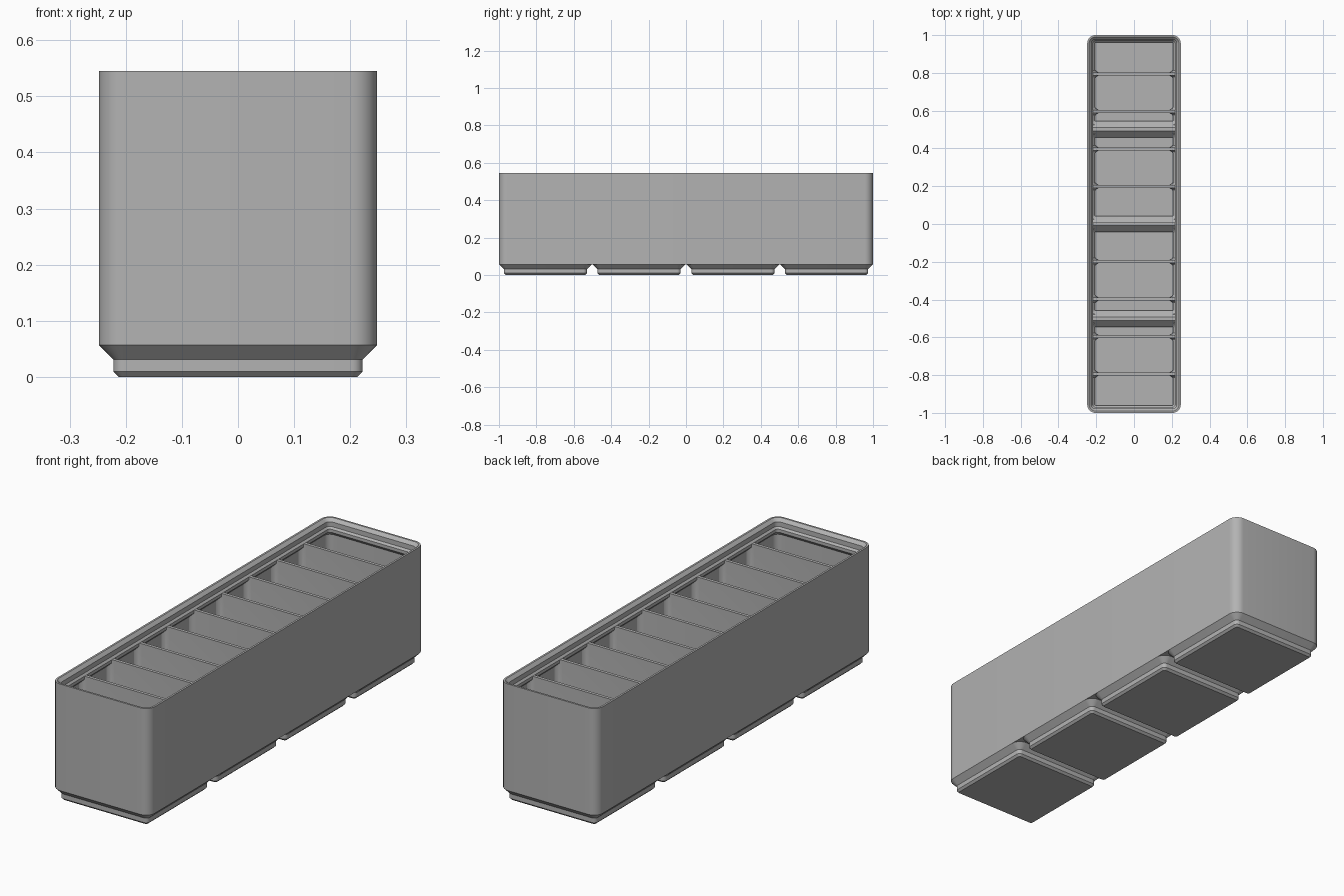
import bpy, bmesh, math

cube = bpy.data.objects.get("Cube")
if cube:
    bpy.data.objects.remove(cube)

S = 2 / 167.5                      # design units (mm) to scene units
PITCH, CELLS, SLOTS = 42, 4, 10
HALF_X, HALF_Y = 20.75, 83.75
WALL, RADIUS = 1.2, 3.75
FLOOR_Z, RIM_Z, TOP_Z = 4.75, 42, 45.65

grey = bpy.data.materials.new("plain grey")
grey.use_nodes = True
grey.diffuse_color = (0.45, 0.45, 0.45, 1)
grey.node_tree.nodes["Principled BSDF"].inputs["Base Color"].default_value = grey.diffuse_color


def rounded_rect(hx, hy, r, steps=8):
    """Counter-clockwise outline of a rectangle with round corners."""
    pts = []
    for q, (sx, sy) in enumerate([(1, 1), (-1, 1), (-1, -1), (1, -1)]):
        for i in range(steps + 1):
            a = math.pi / 2 * (q + i / steps)
            pts.append((sx * (hx - r) + r * math.cos(a), sy * (hy - r) + r * math.sin(a)))
    return pts


def flared_strip(hx, half, r, steps=6):
    """Outline of a divider whose ends flare into the walls with fillets."""
    quarter = [(hx - r + r * math.sin(a), half + r - r * math.cos(a))
               for a in (math.pi / 2 * (1 - i / steps) for i in range(steps + 1))]
    upper = quarter + [(-x, y) for x, y in reversed(quarter)]
    return upper + [(-x, -y) for x, y in upper]


def loft(name, rings, y=0, caps=True, closed=False):
    """Skin a list of (outline, z) rings into one mesh object."""
    bm = bmesh.new()
    rows = [[bm.verts.new((px * S, (py + y) * S, z * S)) for px, py in pts] for pts, z in rings]
    pairs = list(zip(rows, rows[1:])) + ([(rows[-1], rows[0])] if closed else [])
    for a, b in pairs:
        n = len(a)
        for i in range(n):
            j = (i + 1) % n
            bm.faces.new((a[i], a[j], b[j], b[i]))
    if caps:
        bm.faces.new(rows[0][::-1])
        bm.faces.new(rows[-1])
    bmesh.ops.recalc_face_normals(bm, faces=bm.faces)
    mesh = bpy.data.meshes.new(name)
    bm.to_mesh(mesh)
    bm.free()
    mesh.materials.append(grey)
    obj = bpy.data.objects.new(name, mesh)
    bpy.context.collection.objects.link(obj)
    bpy.ops.object.select_all(action='DESELECT')
    obj.select_set(True)
    bpy.context.view_layer.objects.active = obj
    bpy.ops.object.shade_smooth_by_angle(angle=math.radians(25))
    return obj


# Outer wall with the stepped stacking lip: (inset, height) around the section
section = [(0, FLOOR_Z), (0, TOP_Z), (0.75, TOP_Z), (1.9, 44.5), (1.9, 42.7), (2.6, RIM_Z),
           (2.6, 40.8), (WALL, 39.4), (WALL, 5.25), (1.7, FLOOR_Z)]
loft("bin_wall", [(rounded_rect(HALF_X - d, HALF_Y - d, RADIUS - d), z) for d, z in section],
     caps=False, closed=True)

# Hollow feet: outside from the bottom up, then the pocket down to its floor
foot = [(17.8, 0.8, 0), (18.6, 1.6, 0.8), (18.6, 1.6, 2.6), (HALF_X, RADIUS, FLOOR_Z),
        (19.05, 2.05, FLOOR_Z), (17.4, 0.4, 3.1), (17.4, 0.4, 1.2)]
for k in range(CELLS):
    loft(f"foot_{k + 1}", [(rounded_rect(h, h, r), z) for h, r, z in foot],
         y=(k - (CELLS - 1) / 2) * PITCH)

# Sloped floor ridges bridging the gaps between feet
for k in range(1, CELLS):
    loft(f"floor_ridge_{k}", [(rounded_rect(19.7, hy, 0.1, 1), z) for hy, z in ((1.95, FLOOR_Z), (0.7, 6))],
         y=(k - CELLS / 2) * PITCH)

# Dividers between the compartments, following the pocket sides
step = (2 * (HALF_Y - WALL) + WALL) / SLOTS
for k in range(1, SLOTS):
    y = (k - SLOTS / 2) * step
    levels = [(17.75, 1.1), (17.75, 2.85), (19.95, 5.05), (19.95, RIM_Z)]
    if abs(y) < 1:                 # the middle one stands on a ridge
        levels = [(19.9, 5), (19.95, RIM_Z)]
    loft(f"divider_{k}", [(flared_strip(hx, WALL / 2, 2.7), z) for hx, z in levels], y=y)
